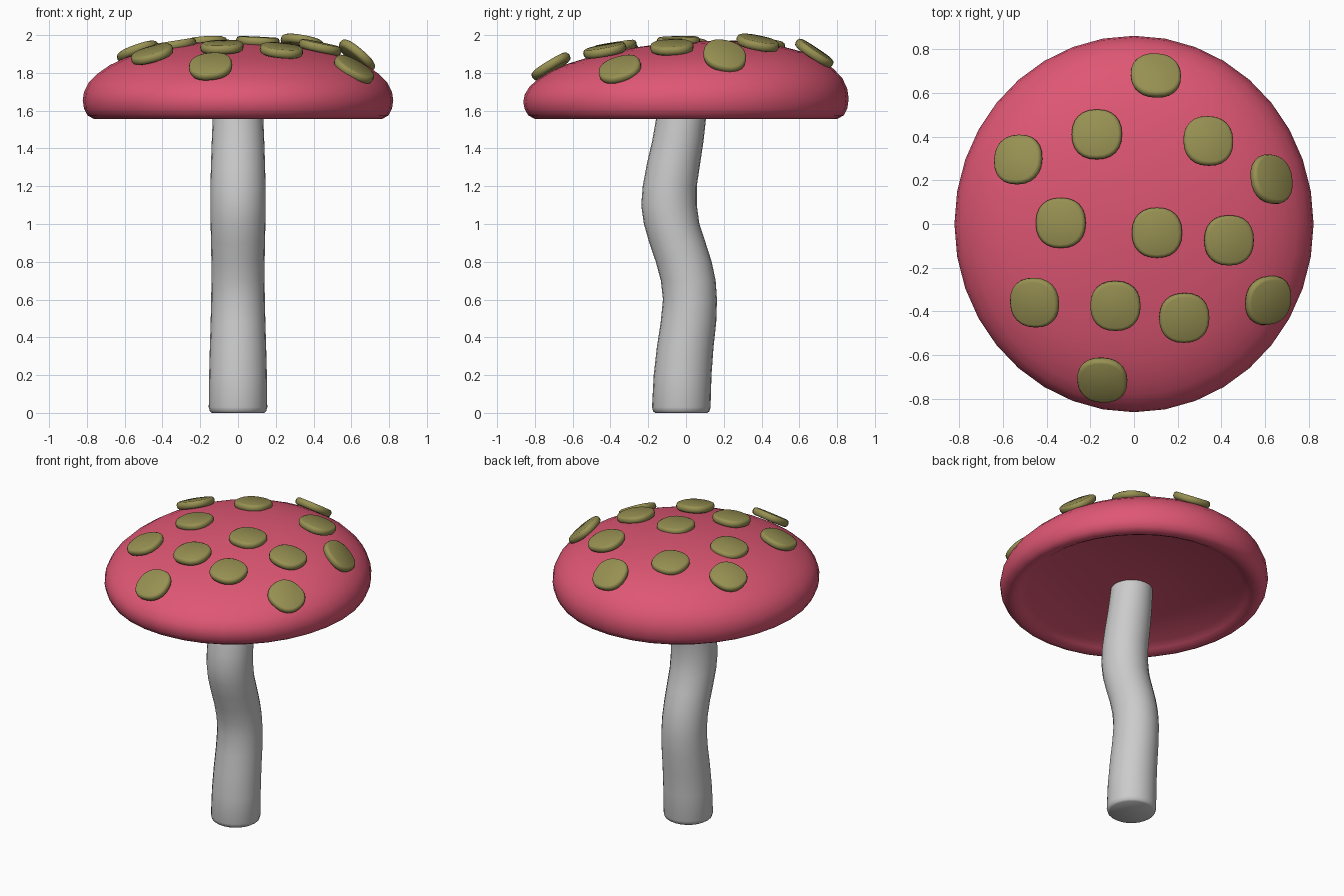
import bpy
import math
from mathutils import Matrix, Vector

if "Cube" in bpy.data.objects:
    bpy.data.objects.remove(bpy.data.objects["Cube"])


def material(name, color):
    mat = bpy.data.materials.new(name)
    mat.diffuse_color = (*color, 1)
    mat.use_nodes = True
    mat.node_tree.nodes["Principled BSDF"].inputs["Base Color"].default_value = mat.diffuse_color
    return mat


def loft(name, rings, mat=None, angle=50):
    """Skin a stack of equal-sized rings and close both ends."""
    n = len(rings[0])
    verts = [p for ring in rings for p in ring]
    faces = [list(range(n))[::-1]]
    for k in range(len(rings) - 1):
        for i in range(n):
            j = (i + 1) % n
            faces.append([k * n + i, k * n + j, (k + 1) * n + j, (k + 1) * n + i])
    faces.append([(len(rings) - 1) * n + i for i in range(n)])
    mesh = bpy.data.meshes.new(name)
    mesh.from_pydata(verts, [], faces)
    obj = bpy.data.objects.new(name, mesh)
    bpy.context.collection.objects.link(obj)
    if mat:
        mesh.materials.append(mat)
    bpy.ops.object.select_all(action='DESELECT')
    obj.select_set(True)
    bpy.context.view_layer.objects.active = obj
    bpy.ops.object.shade_smooth_by_angle(angle=math.radians(angle))
    return obj


def ring(rx, ry, z, n, cy=0.0, power=2.0):
    """Ellipse, or a squarer superellipse when power is above 2."""
    pts = []
    for i in range(n):
        c, s = math.cos(math.tau * i / n), math.sin(math.tau * i / n)
        x = math.copysign(abs(c) ** (2 / power), c)
        y = math.copysign(abs(s) ** (2 / power), s)
        pts.append(Vector((rx * x, cy + ry * y, z)))
    return pts


pink = material("cap_pink", (0.74, 0.095, 0.175))
olive = material("spot_olive", (0.31, 0.28, 0.085))

# Wavy stem: height, y centre, x radius, y radius
stem = [(0, -.025, .138, .138), (.008, -.025, .149, .149), (.03, -.025, .155, .155),
        (.2, -.018, .153, .153), (.35, -.004, .149, .15), (.48, .013, .145, .147),
        (.6, .021, .142, .143), (.7, .012, .141, .145), (.8, -.012, .141, .148),
        (.9, -.045, .143, .149), (1.0, -.076, .145, .147), (1.1, -.09, .146, .147),
        (1.2, -.086, .146, .143), (1.32, -.066, .143, .141), (1.44, -.043, .139, .136),
        (1.56, -.026, .134, .132), (1.63, -.02, .13, .13)]
loft("stem", [ring(rx, ry, z, 24, cy) for z, cy, rx, ry in stem])

# Cap: lathe profile of radius and height, with a shallow recess underneath
profile = [(.10, 1.60), (.66, 1.60), (.70, 1.575), (.73, 1.56), (.765, 1.557),
           (.797, 1.575), (.815, 1.61), (.822, 1.655), (.815, 1.70), (.79, 1.75),
           (.745, 1.795), (.68, 1.84), (.6, 1.878), (.5, 1.908), (.38, 1.934),
           (.25, 1.952), (.12, 1.962), (.03, 1.965)]
cap_rings = [ring(r, r * 1.048, z, 36) for r, z in profile]
for pts in cap_rings:
    for p in pts:
        p.z += .035 * p.y * max(0, p.z - 1.6) / .2    # back sits slightly higher
loft("cap", cap_rings, pink, 60)

# Spots: x, y, z of the centre and outward lean in degrees
spots = [(.10, .68, 1.905, 34), (-.17, .41, 1.957, 10), (.34, .38, 1.96, 15),
         (-.53, .295, 1.912, 22), (.63, .205, 1.89, 42), (-.335, .005, 1.948, 9),
         (.105, -.04, 1.968, 3), (.435, -.075, 1.937, 12), (-.455, -.36, 1.9, 20),
         (-.085, -.375, 1.938, 9), (.23, -.43, 1.92, 12), (.615, -.35, 1.82, 33),
         (-.145, -.715, 1.835, 32)]
disc = [(.098, -.025), (.11, -.019), (.115, -.006), (.115, .006), (.11, .017), (.1, .022)]
for i, (x, y, z, lean) in enumerate(spots):
    spot = loft(f"spot_{i + 1}", [ring(r, r, h, 24, 0, 2.3) for r, h in disc], olive)
    axis = Vector((-y, x, 0)).normalized()
    spot.matrix_world = Matrix.Translation((x, y, z)) @ Matrix.Rotation(math.radians(lean), 4, axis)
